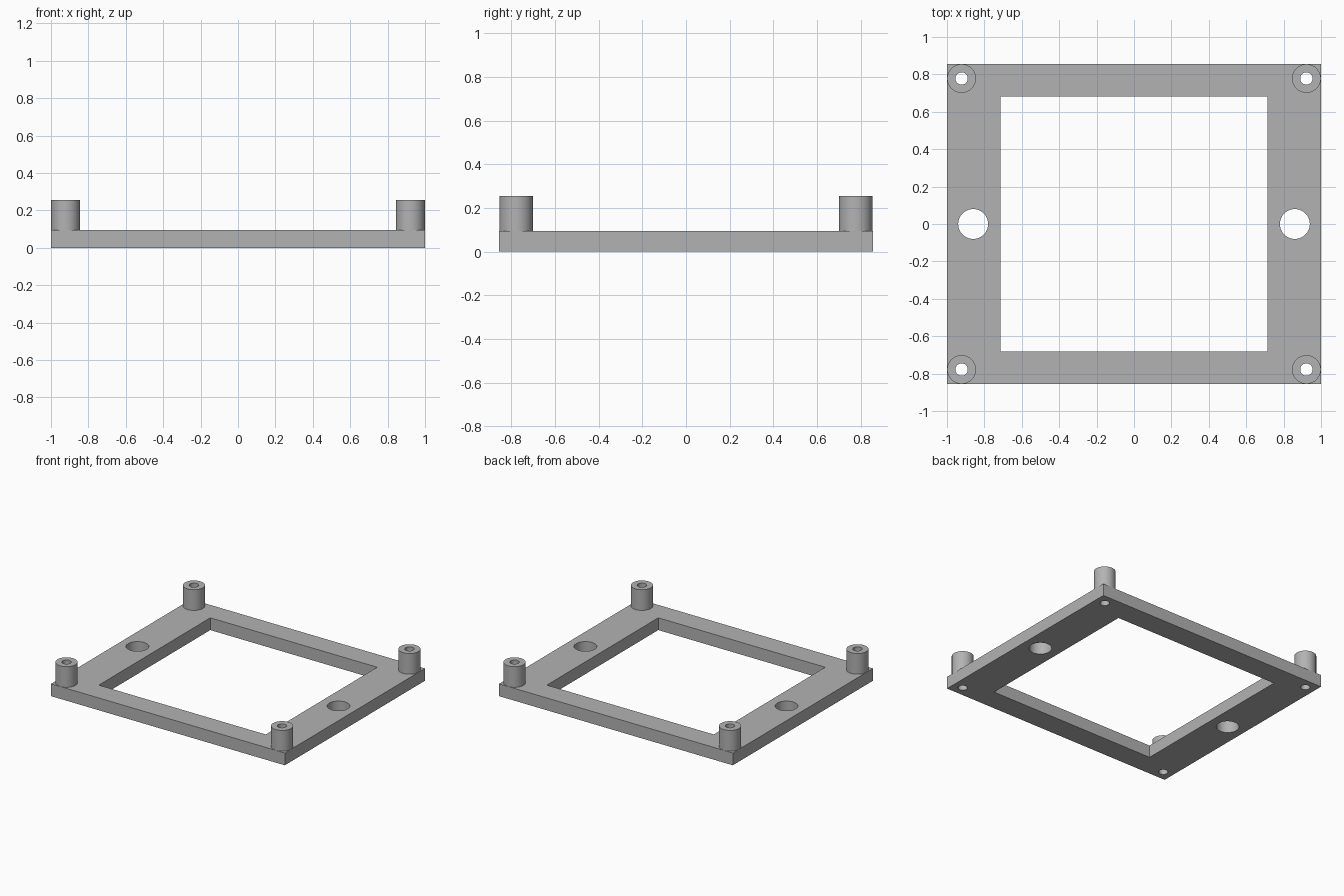
import bpy
import bmesh
import math

if "Cube" in bpy.data.objects:
    bpy.data.objects.remove(bpy.data.objects["Cube"], do_unlink=True)

HALF_X, HALF_Y, THICK = 1.0, 0.856, 0.095
WINDOW_X, WINDOW_Y = 0.714, 0.681
POST_X, POST_Y, POST_TOP = 0.922, 0.778, 0.255
POST_R, SCREW_R = 0.077, 0.033
SIDE_X, SIDE_R = 0.86, 0.08

grey = bpy.data.materials.new("plain_grey")
grey.use_nodes = True
colour = (0.45, 0.45, 0.45, 1)
grey.diffuse_color = colour
grey.node_tree.nodes["Principled BSDF"].inputs["Base Color"].default_value = colour


def add_object(name, bm):
    bmesh.ops.recalc_face_normals(bm, faces=bm.faces)
    mesh = bpy.data.meshes.new(name)
    bm.to_mesh(mesh)
    bm.free()
    mesh.materials.append(grey)
    obj = bpy.data.objects.new(name, mesh)
    bpy.context.collection.objects.link(obj)
    return obj


def box(name, hx, hy, z0, z1):
    bm = bmesh.new()
    bmesh.ops.create_cube(bm, size=1)
    for v in bm.verts:
        v.co = (v.co.x * 2 * hx, v.co.y * 2 * hy, z0 + (v.co.z + 0.5) * (z1 - z0))
    return add_object(name, bm)


def drill(name, x, y, radius):
    bm = bmesh.new()
    bmesh.ops.create_cone(bm, cap_ends=True, segments=48, radius1=radius,
                          radius2=radius, depth=1)
    bmesh.ops.translate(bm, verts=bm.verts, vec=(x, y, 0))
    return add_object(name, bm)


def smooth(obj):
    bpy.ops.object.select_all(action="DESELECT")
    obj.select_set(True)
    bpy.context.view_layer.objects.active = obj
    bpy.ops.object.shade_smooth_by_angle(angle=math.radians(30))


def cut(target, cutter):
    mod = target.modifiers.new("cut", "BOOLEAN")
    mod.operation, mod.solver, mod.object = "DIFFERENCE", "EXACT", cutter
    bpy.context.view_layer.objects.active = target
    bpy.ops.object.modifier_apply(modifier=mod.name)
    bpy.data.objects.remove(cutter, do_unlink=True)


def hollow_post(name, x, y):
    # Spin the wall profile: outer side, top rim and screw bore
    bm = bmesh.new()
    profile = [(POST_R, THICK), (POST_R, POST_TOP), (SCREW_R, POST_TOP), (SCREW_R, THICK)]
    verts = [bm.verts.new((r, 0, z)) for r, z in profile]
    edges = [bm.edges.new(pair) for pair in zip(verts, verts[1:])]
    bmesh.ops.spin(bm, geom=verts + edges, cent=(0, 0, 0), axis=(0, 0, 1),
                   angle=math.tau, steps=48, use_duplicate=False)
    bmesh.ops.remove_doubles(bm, verts=bm.verts, dist=0.0001)
    bmesh.ops.translate(bm, verts=bm.verts, vec=(x, y, 0))
    smooth(add_object(name, bm))


# Rectangular frame with an open window
frame = box("base_frame", HALF_X, HALF_Y, 0, THICK)
cut(frame, box("window_cutter", WINDOW_X, WINDOW_Y, -0.5, 0.5))

# Large mounting holes in the side rails
for sx in (-1, 1):
    cut(frame, drill("side_hole_cutter", sx * SIDE_X, 0, SIDE_R))

# Corner standoffs, with the bores continuing through the frame
for sx, side in ((-1, "right"), (1, "left")):
    for sy, end in ((-1, "front"), (1, "back")):
        cut(frame, drill("screw_hole_cutter", sx * POST_X, sy * POST_Y, SCREW_R))
        hollow_post(f"{end}_{side}_post", sx * POST_X, sy * POST_Y)

smooth(frame)
